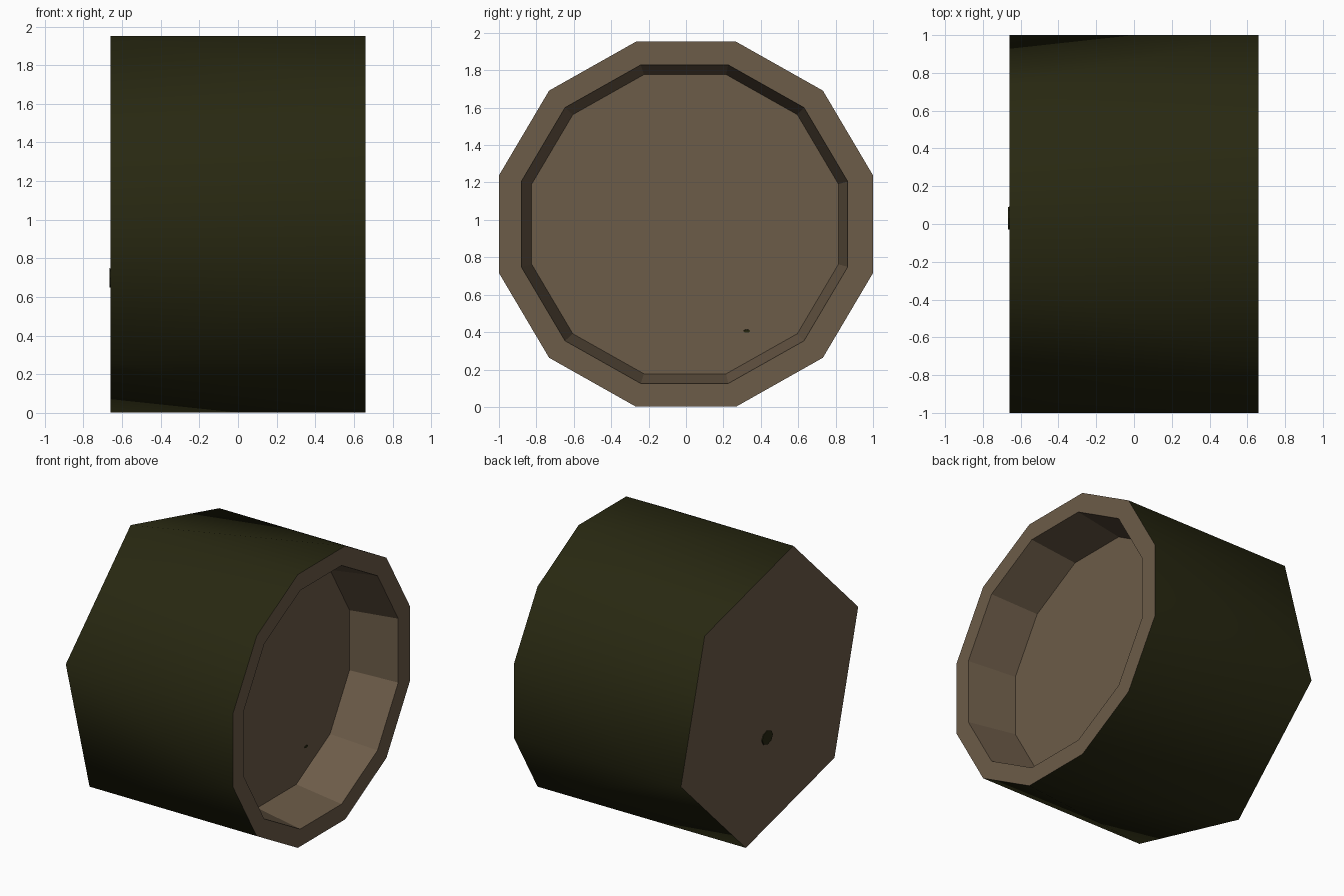
import bpy, bmesh, math
from mathutils import Vector

if "Cube" in bpy.data.objects:
    bpy.data.objects.remove(bpy.data.objects["Cube"])

CZ = 0.977      # height of the log's axis
HX = 0.66       # half length


def material(name, rgb):
    m = bpy.data.materials.new(name)
    m.diffuse_color = (*rgb, 1)
    m.use_nodes = True
    m.node_tree.nodes["Principled BSDF"].inputs["Base Color"].default_value = m.diffuse_color
    return m


bark = material("dark bark", (0.021, 0.021, 0.0056))
wood = material("cut wood", (0.150, 0.106, 0.065))


def finish(bm, name, mats):
    bmesh.ops.recalc_face_normals(bm, faces=bm.faces[:])
    me = bpy.data.meshes.new(name)
    bm.to_mesh(me)
    bm.free()
    for m in mats:
        me.materials.append(m)
    ob = bpy.data.objects.new(name, me)
    bpy.context.collection.objects.link(ob)
    return ob


# Log: twelve-sided hollowed right end, six-sided flat left end
bm = bmesh.new()


def ring(x, s, indices, cy=0.0):
    out = {}
    for k in indices:
        a = math.radians(15 + 30 * k)
        out[k] = bm.verts.new((x, cy + 1.035 * s * math.cos(a), CZ + 1.01 * s * math.sin(a)))
    return out


rim = ring(HX, 1.0, range(12))
opening = ring(HX, 0.873, range(12), -0.008)
floor = ring(HX - 0.35, 0.82, range(12), -0.005)
back = ring(-HX, 1.0, range(1, 12, 2))


def face(verts, mat):
    f = bm.faces.new(verts)
    f.material_index = mat
    f.smooth = mat == 0


# Bark triangles joining six corners to twelve
for j in range(1, 12, 2):
    m, n = (j + 1) % 12, (j + 2) % 12
    face([back[j], rim[j], rim[m]], 0)
    face([back[j], rim[m], back[n]], 0)
    face([back[n], rim[m], rim[n]], 0)

# Rim, recess wall, recess floor and flat end
for k in range(12):
    n = (k + 1) % 12
    face([rim[k], rim[n], opening[n], opening[k]], 1)
    face([opening[k], opening[n], floor[n], floor[k]], 1)
face(list(floor.values()), 1)
face(list(back.values()), 1)
log = finish(bm, "hollow_log", [bark, wood])
bpy.context.view_layer.objects.active = log
log.select_set(True)
bpy.ops.object.shade_smooth_by_angle(angle=math.radians(40))
for p in log.data.polygons:
    if p.material_index == 1:
        p.use_smooth = False

# Thin tapered root running through the log, just showing at both ends
bm = bmesh.new()
a, b = Vector((-HX - 0.006, 0.03, 0.70)), Vector((HX - 0.346, 0.325, 0.405))
r0 = [bm.verts.new(a + Vector((0, 0.06 * math.cos(t), 0.05 * math.sin(t))))
      for t in [math.tau * i / 8 for i in range(8)]]
r1 = [bm.verts.new(b + Vector((0, 0.018 * math.cos(t), 0.008 * math.sin(t))))
      for t in [math.tau * i / 8 for i in range(8)]]
for i in range(8):
    bm.faces.new([r0[i], r0[(i + 1) % 8], r1[(i + 1) % 8], r1[i]])
bm.faces.new(r0)
bm.faces.new(r1)
finish(bm, "inner_root", [bark])
